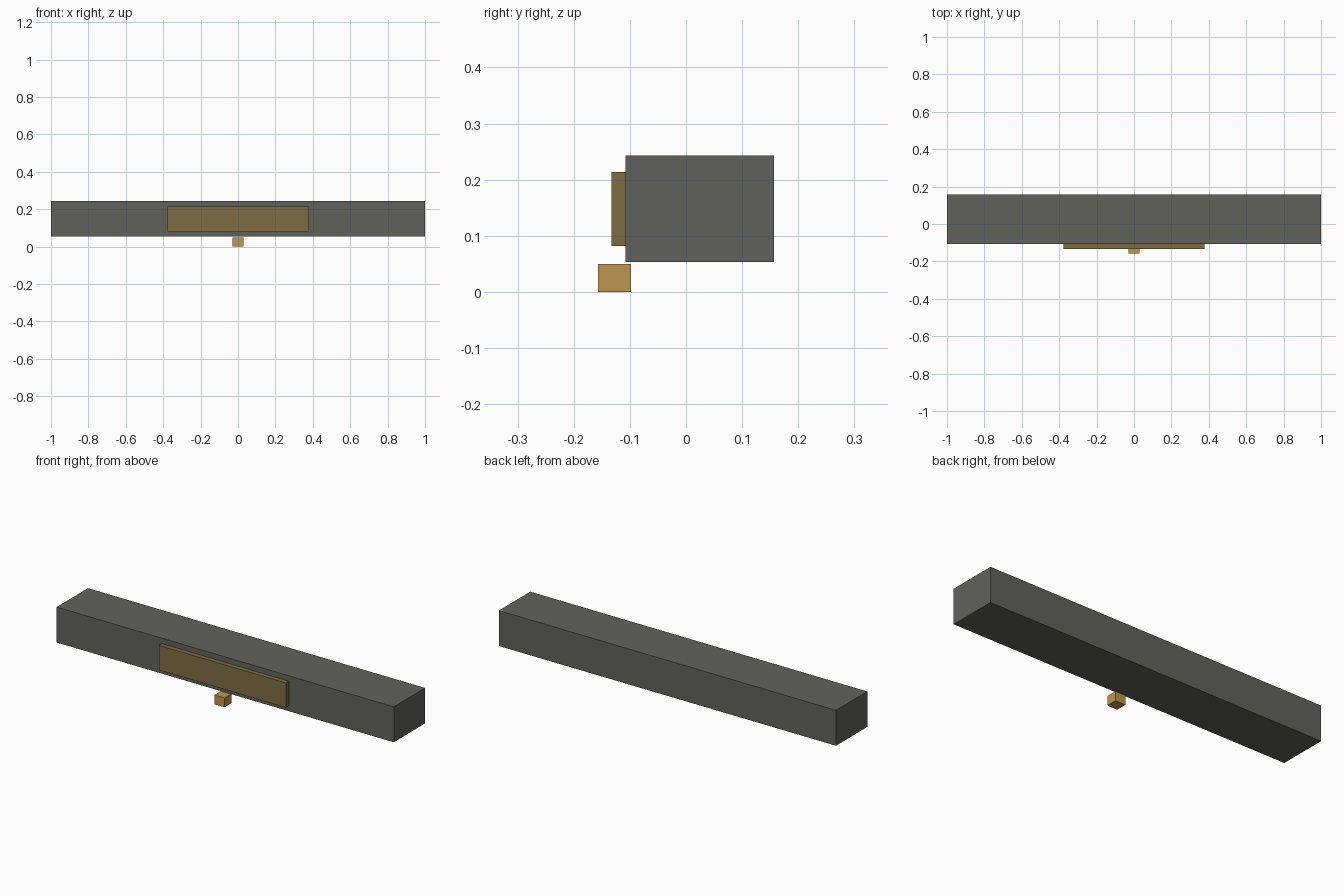
import bpy

if "Cube" in bpy.data.objects:
    bpy.data.objects.remove(bpy.data.objects["Cube"])


def material(name, rgb):
    m = bpy.data.materials.new(name)
    m.diffuse_color = (*rgb, 1)
    m.use_nodes = True
    m.node_tree.nodes["Principled BSDF"].inputs["Base Color"].default_value = m.diffuse_color
    return m


def box(name, lo, hi, mat):
    centre = [(a + b) / 2 for a, b in zip(lo, hi)]
    bpy.ops.mesh.primitive_cube_add(size=1, location=centre)
    o = bpy.context.object
    o.name = name
    o.scale = [b - a for a, b in zip(lo, hi)]
    bpy.ops.object.transform_apply(location=False, rotation=False, scale=True)
    o.data.materials.append(mat)
    return o


dark = material("dark_metal", (0.12, 0.12, 0.11))
bronze = material("bronze", (0.21, 0.155, 0.06))
brass = material("brass", (0.51, 0.305, 0.076))

# Long bar
box("bar", (-1, -0.108, 0.053), (1, 0.157, 0.243), dark)
# Raised plate on the front face
box("front_plate", (-0.377, -0.133, 0.082), (0.377, -0.108, 0.214), bronze)
# Small block under the front edge
box("lower_block", (-0.03, -0.157, 0), (0.03, -0.098, 0.05), brass)
